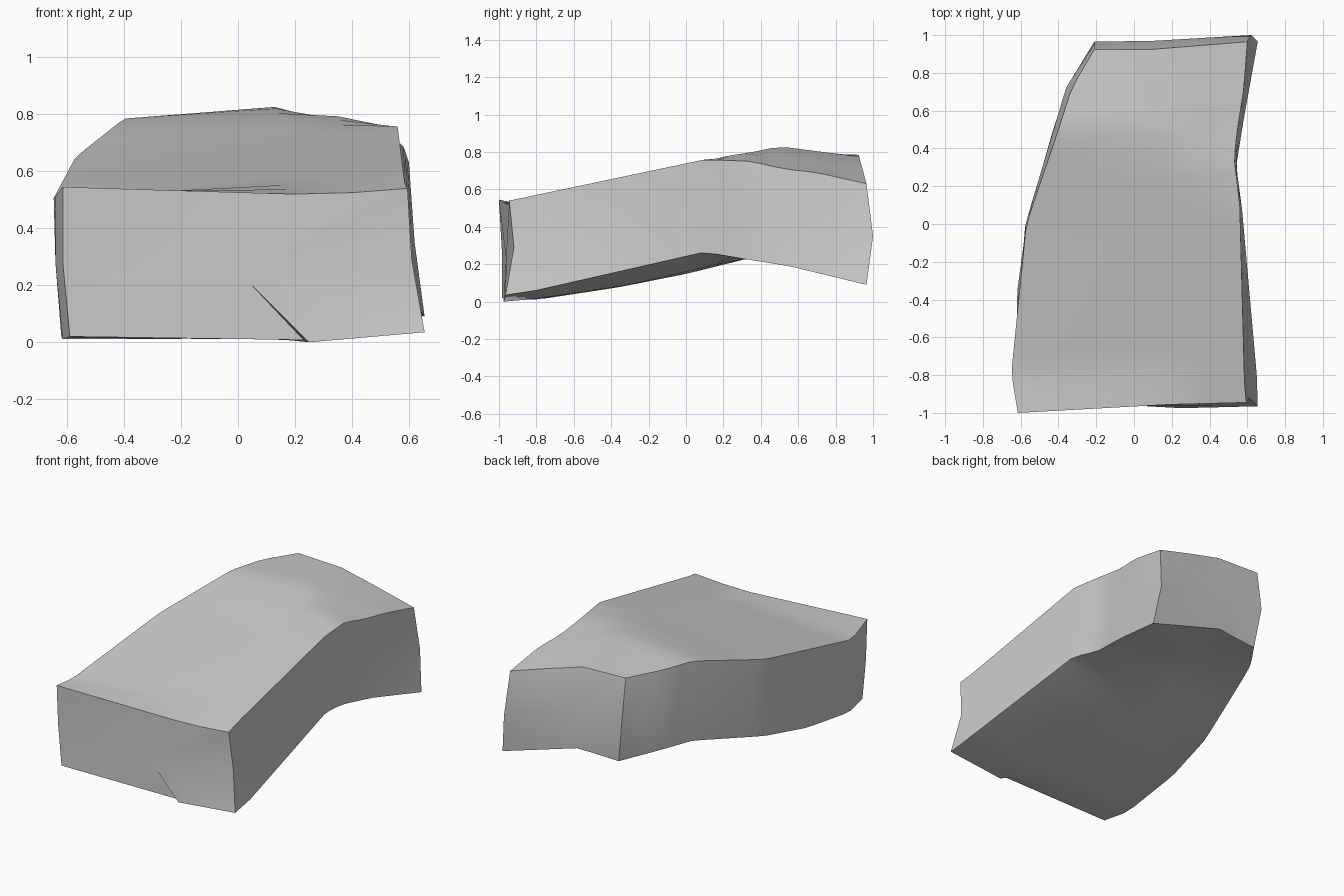
import bpy
import bmesh
import math
from mathutils import Vector

STATIONS = 24

cube = bpy.data.objects.get("Cube")
if cube:
    bpy.data.objects.remove(cube, do_unlink=True)

stone = bpy.data.materials.new("stone grey")
stone.use_nodes = True
colour = (0.6, 0.6, 0.6, 1)
stone.diffuse_color = colour
stone.node_tree.nodes["Principled BSDF"].inputs["Base Color"].default_value = colour


def rail(*points):
    """Sample a front-to-back edge line at even steps of depth."""
    points = [Vector(p) for p in points]
    front, back = points[0].y, points[-1].y
    samples = []
    for i in range(STATIONS + 1):
        y = front + (back - front) * i / STATIONS
        for a, b in zip(points, points[1:]):
            if y <= b.y + 1e-6:
                samples.append(a.lerp(b, (y - a.y) / (b.y - a.y)))
                break
    return samples


# Lines along the top: the two edges, the ridge and a falling shoulder
left_top = rail((-.615, -1, .545), (-.65, -.79, .5), (-.57, 0, .65), (-.4, .5, .785),
                (-.33, .72, .79), (-.21, .925, .785))
ridge = rail((.2, -.955, .52), (.13, .5, .83), (.1, .925, .775))
shoulder = rail((.4, -.95, .525), (.35, .3, .795), (.35, .5, .765), (.35, .945, .705))
right_top = rail((.595, -.945, .54), (.585, -.85, .56), (.56, .1, .76), (.53, .35, .75),
                 (.55, .52, .71), (.58, .7, .69), (.6, .965, .63))

# Lines along the underside: the two edges, the keel and the ledge beside it
left_bottom = rail((-.59, -.985, .02), (-.62, -.8, .01), (-.62, -.37, .075),
                   (-.57, 0, .148), (-.42, .53, .28), (-.33, .72, .27), (-.17, .94, .235))
ledge = rail((.23, -.955, .008), (0, -.8, .012), (-.1, -.3, .1), (-.05, .4, .255),
             (.02, .95, .245))
keel = rail((.25, -.975, 0), (.1, -.8, .015), (0, -.3, .09), (.1, .35, .24), (.12, .96, .25))
right_bottom = rail((.655, -.965, .035), (.65, -.8, .06), (.57, .1, .265), (.54, .3, .23),
                    (.58, .55, .19), (.655, .965, .09))

# Lines halfway up both flanks
left_flank = rail((-.615, -.985, .28), (-.645, -.79, .27), (-.575, 0, .4), (-.36, .72, .53),
                  (-.21, .965, .51))
right_flank = rail((.61, -.92, .29), (.56, .05, .49), (.54, .35, .48), (.62, 1, .35))

# Skin the slab through its edge lines
rails = [left_bottom, ledge, keel, right_bottom, right_flank, right_top, shoulder, ridge,
         left_top, left_flank]
bm = bmesh.new()
grid = [[bm.verts.new(p) for p in line] for line in rails]
for a, b in zip(grid, grid[1:] + grid[:1]):
    for i in range(STATIONS):
        bm.faces.new((a[i], b[i], b[i + 1], a[i + 1]))

# Close the broken ends around an inner point
for end, centre in ((0, (.02, -.962, .23)), (-1, (.11, .97, .5))):
    hub = bm.verts.new(centre)
    for a, b in zip(grid, grid[1:] + grid[:1]):
        bm.faces.new((a[end], b[end], hub))

bmesh.ops.recalc_face_normals(bm, faces=bm.faces[:])
mesh = bpy.data.meshes.new("rock_slab")
bm.to_mesh(mesh)
bm.free()
mesh.materials.append(stone)
slab = bpy.data.objects.new("rock_slab", mesh)
bpy.context.collection.objects.link(slab)

bpy.context.view_layer.objects.active = slab
slab.select_set(True)
bpy.ops.object.shade_smooth_by_angle(angle=math.radians(38))
